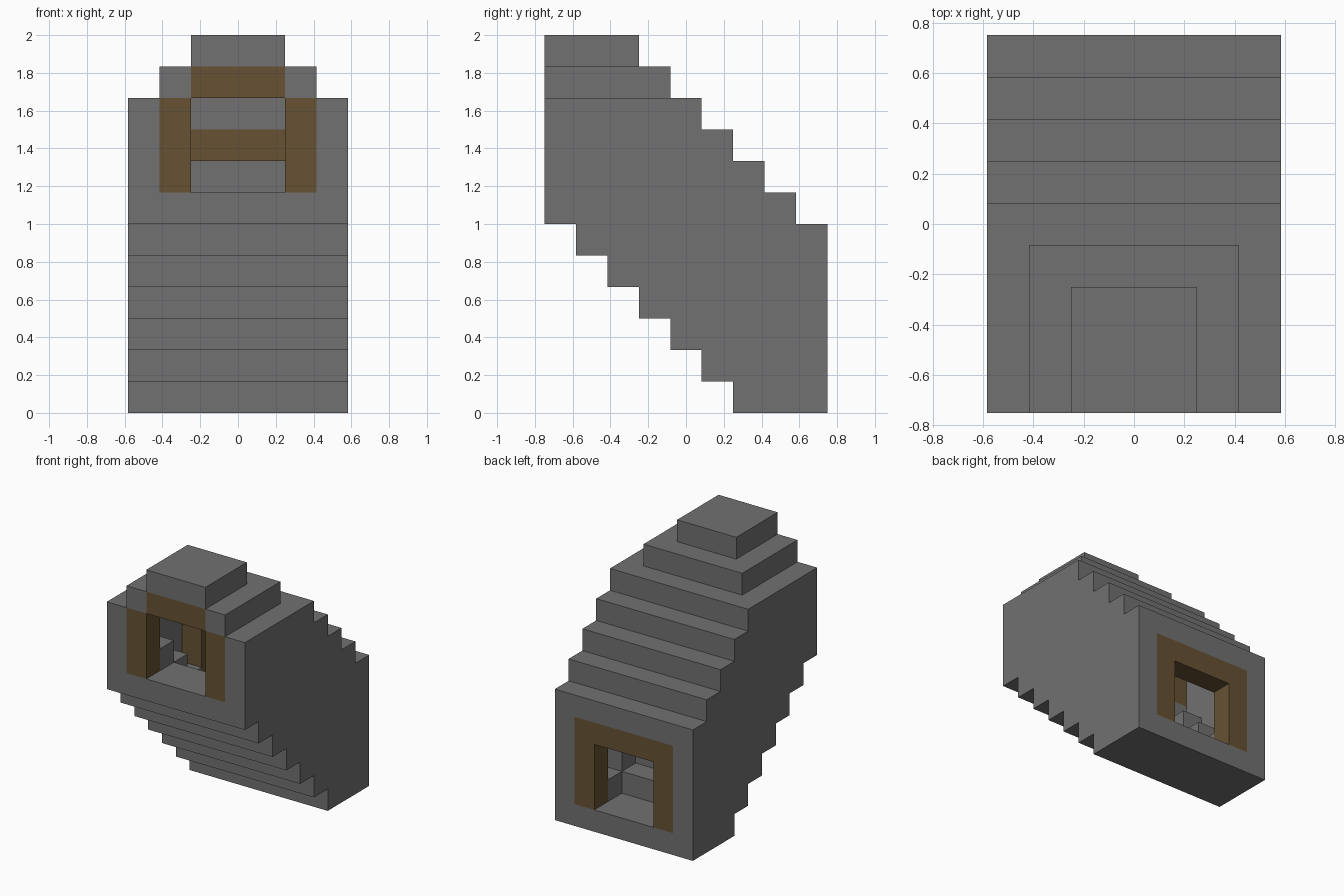
import bpy
import bmesh
import math
from mathutils import Vector

U = 1 / 6  # block size

if "Cube" in bpy.data.objects:
    bpy.data.objects.remove(bpy.data.objects["Cube"], do_unlink=True)


def make_material(name, color):
    mat = bpy.data.materials.new(name)
    mat.use_nodes = True
    mat.diffuse_color = (*color, 1)
    bsdf = mat.node_tree.nodes["Principled BSDF"]
    bsdf.inputs["Base Color"].default_value = (*color, 1)
    bsdf.inputs["Roughness"].default_value = 0.9
    return mat


stone = make_material("stone grey", (0.165, 0.165, 0.165))
wood = make_material("timber brown", (0.135, 0.083, 0.034))


# Stepped heights of the sloping passage, in blocks
def underside(y):
    return max(0, 2 - y)


def floor(y):
    return min(7, max(1, 4 - y))


def roof(x, y):
    return min(10 - y, 12 - max(0, abs(x) - 1))


# Stone shell: side walls, stair floor and one-block roof
shell = set()
for x in range(-3, 4):
    for y in range(-4, 5):
        top = roof(x, y)
        for z in range(underside(y), top):
            if abs(x) == 3 or z < floor(y) or z == top - 1:
                shell.add((x, y, z))

# Stone kerbs beside the steps
kerbs = {(x, y, floor(y)) for x in (-2, 2) for y in range(-3, 4)}


# Timber frame: two posts and a beam
def frame(y, bottom):
    posts = {(x, y, bottom + i) for x in (-2, 2) for i in range(3)}
    beam = {(x, y, bottom + 3) for x in range(-2, 3)}
    return (posts | beam) - shell


parts = [
    ("stone_shell", shell, stone),
    ("stair_kerbs", kerbs, stone),
    ("front_timber_frame", frame(-4, 7), wood),
    ("middle_timber_frame", frame(0, 5), wood),
    ("back_timber_frame", frame(4, 1), wood),
]
solid = set().union(*(cells for _, cells, _ in parts))


# Draw only the exposed block faces, then merge flat areas
def build(name, cells, mat):
    bm = bmesh.new()
    for cell in sorted(cells):
        center = Vector(cell) + Vector((0, 0, 0.5))
        for axis in range(3):
            for sign in (-1, 1):
                near = list(cell)
                near[axis] += sign
                if tuple(near) in solid:
                    continue
                n, a, b = Vector(), Vector(), Vector()
                n[axis] = sign / 2
                a[(axis + 1) % 3] = 0.5
                b[(axis + 2) % 3] = sign / 2
                corners = (-a - b, a - b, a + b, b - a)
                bm.faces.new([bm.verts.new((center + n + c) * U) for c in corners])
    bmesh.ops.remove_doubles(bm, verts=bm.verts[:], dist=0.001)
    bmesh.ops.dissolve_limit(bm, angle_limit=math.radians(1),
                             verts=bm.verts[:], edges=bm.edges[:])
    mesh = bpy.data.meshes.new(name)
    bm.to_mesh(mesh)
    bm.free()
    mesh.materials.append(mat)
    bpy.context.collection.objects.link(bpy.data.objects.new(name, mesh))


for part in parts:
    build(*part)
